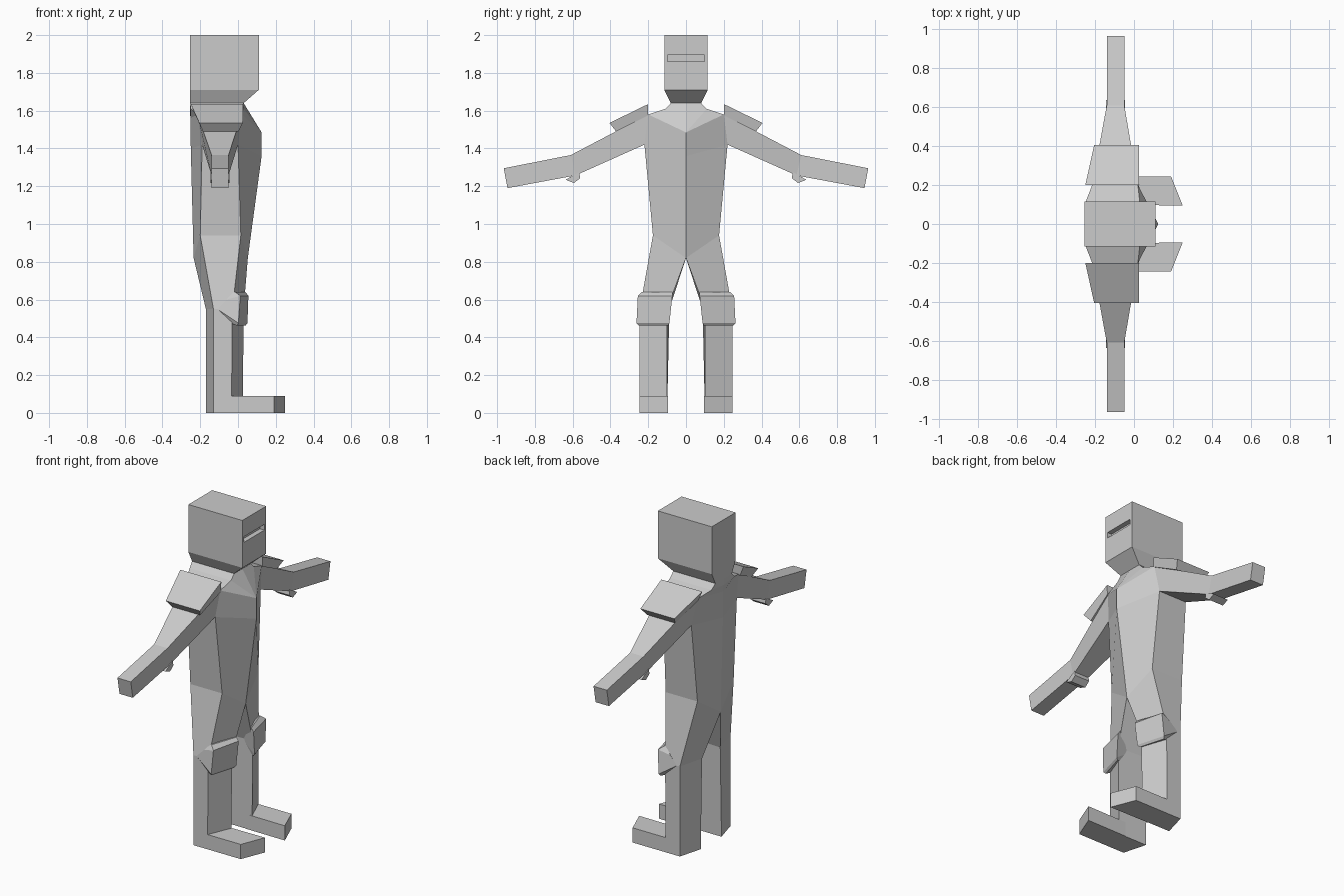
import bpy, bmesh

if "Cube" in bpy.data.objects:
    bpy.data.objects.remove(bpy.data.objects["Cube"], do_unlink=True)

GREY = (0.6, 0.6, 0.6, 1.0)
mat = bpy.data.materials.new("plain grey")
mat.use_nodes = True
mat.diffuse_color = GREY
bsdf = mat.node_tree.nodes["Principled BSDF"]
bsdf.inputs["Base Color"].default_value = GREY
bsdf.inputs["Roughness"].default_value = 0.8


def finish(name, bm, mirror):
    bmesh.ops.remove_doubles(bm, verts=bm.verts, dist=0.0005)
    bmesh.ops.recalc_face_normals(bm, faces=bm.faces)
    me = bpy.data.meshes.new(name)
    bm.to_mesh(me)
    bm.free()
    me.materials.append(mat)
    ob = bpy.data.objects.new(name, me)
    bpy.context.collection.objects.link(ob)
    if mirror:
        m = ob.modifiers.new("Mirror", 'MIRROR')
        m.use_axis = (False, True, False)
    return ob


def loft(rings, open_rings=0, cap_start=True):
    """Skin a list of 4-point rings; the first open_rings spans leave the centre side open."""
    bm = bmesh.new()
    vs = [[bm.verts.new(p) for p in r] for r in rings]
    for i in range(len(vs) - 1):
        a, b = vs[i], vs[i + 1]
        for k in range(4):
            if k == 3 and i < open_rings:
                continue
            n = (k + 1) % 4
            bm.faces.new((a[k], a[n], b[n], b[k]))
    if cap_start:
        bm.faces.new(vs[0][::-1])
    bm.faces.new(vs[-1])
    return bm


def slab(x0, x1, y, z):
    """Rectangular ring at height z, symmetric in y."""
    return [(x1, -y, z), (x1, y, z), (x0, y, z), (x0, -y, z)]


def across(top, bottom, tx, bx):
    """Ring across a limb: (y, z) of top and bottom, x ranges of each."""
    return [(tx[1], *top), (tx[0], *top), (bx[0], *bottom), (bx[1], *bottom)]


# Torso, thighs and shins: front centre, front side, back side, back centre
body = [
    [(0.03, 0, 1.64), (0.03, 0.08, 1.64), (-0.255, 0.08, 1.64), (-0.255, 0, 1.64)],
    [(0.125, 0, 1.485), (0.03, 0.11, 1.61), (-0.25, 0.11, 1.61), (-0.255, 0, 1.60)],
    [(0.125, 0, 1.485), (0.02, 0.20, 1.58), (-0.215, 0.20, 1.58), (-0.252, 0, 1.56)],
    [(0.125, 0, 1.36), (0.0, 0.22, 1.42), (-0.19, 0.22, 1.42), (-0.25, 0, 1.40)],
    [(0.052, 0, 0.82), (0.015, 0.175, 0.94), (-0.20, 0.175, 0.94), (-0.235, 0, 0.82)],
    [(0.03, 0.10, 0.55), (-0.03, 0.245, 0.55), (-0.13, 0.245, 0.55), (-0.17, 0.088, 0.55)],
    [(0.025, 0.10, 0), (-0.035, 0.245, 0), (-0.13, 0.245, 0), (-0.17, 0.10, 0)],
]
finish("body_and_legs", loft(body, open_rings=4, cap_start=False), True)

# Feet, with slanted toes
foot = [[(0.25, 0.095, z), (0.19, 0.245, z), (-0.06, 0.245, z), (-0.02, 0.098, z)]
        for z in (0.09, 0)]
finish("foot", loft(foot), True)

# Knee pads
knee = [
    [(0.04, 0.072, 0.64), (-0.015, 0.235, 0.64), (-0.03, 0.22, 0.64), (0.0, 0.085, 0.64)],
    [(0.055, 0.072, 0.62), (0.012, 0.255, 0.62), (-0.06, 0.24, 0.60), (-0.03, 0.09, 0.60)],
    [(0.05, 0.088, 0.475), (0.002, 0.262, 0.475), (-0.11, 0.244, 0.55), (-0.03, 0.10, 0.53)],
    [(0.04, 0.095, 0.462), (-0.005, 0.25, 0.462), (-0.05, 0.235, 0.48), (-0.02, 0.11, 0.48)],
]
finish("knee_pad", loft(knee), True)

# Arms
narrow = (-0.14, -0.05)
arm = [
    across((0.20, 1.58), (0.22, 1.42), (-0.215, 0.02), (-0.19, 0.0)),
    across((0.61, 1.365), (0.585, 1.257), narrow, narrow),
    across((0.965, 1.295), (0.945, 1.19), narrow, narrow),
]
finish("arm", loft(arm), True)

# Elbow pads under the arms
elbow = [[(x, 0.566, 1.275), (x, 0.56, 1.243), (x, 0.593, 1.217), (x, 0.637, 1.234)]
         for x in (-0.145, -0.045)]
finish("elbow_pad", loft(elbow), True)

# Shoulder plates
plate = [
    across((0.20, 1.635), (0.20, 1.575), (-0.25, 0.027), (-0.225, 0.025)),
    across((0.405, 1.535), (0.37, 1.49), (-0.205, 0.025), (-0.185, 0.003)),
]
finish("shoulder_plate", loft(plate), True)

# Head with a tapered jaw and a sunken eye slit
bm = loft([slab(-0.255, 0.03, 0.08, 1.64), slab(-0.255, 0.11, 0.115, 1.71),
           slab(-0.255, 0.11, 0.115, 2.0)])
bmesh.ops.recalc_face_normals(bm, faces=bm.faces)
face = next(f for f in bm.faces if f.normal.x > 0.99)
bmesh.ops.inset_individual(bm, faces=[face], thickness=0.02)
for v in face.verts:
    v.co = (0.11, 0.098 if v.co.y > 0 else -0.098, 1.895 if v.co.z > 1.85 else 1.86)
slit = bmesh.ops.extrude_discrete_faces(bm, faces=[face])["faces"][0]
for v in slit.verts:
    v.co.x -= 0.03
finish("head", bm, False)
